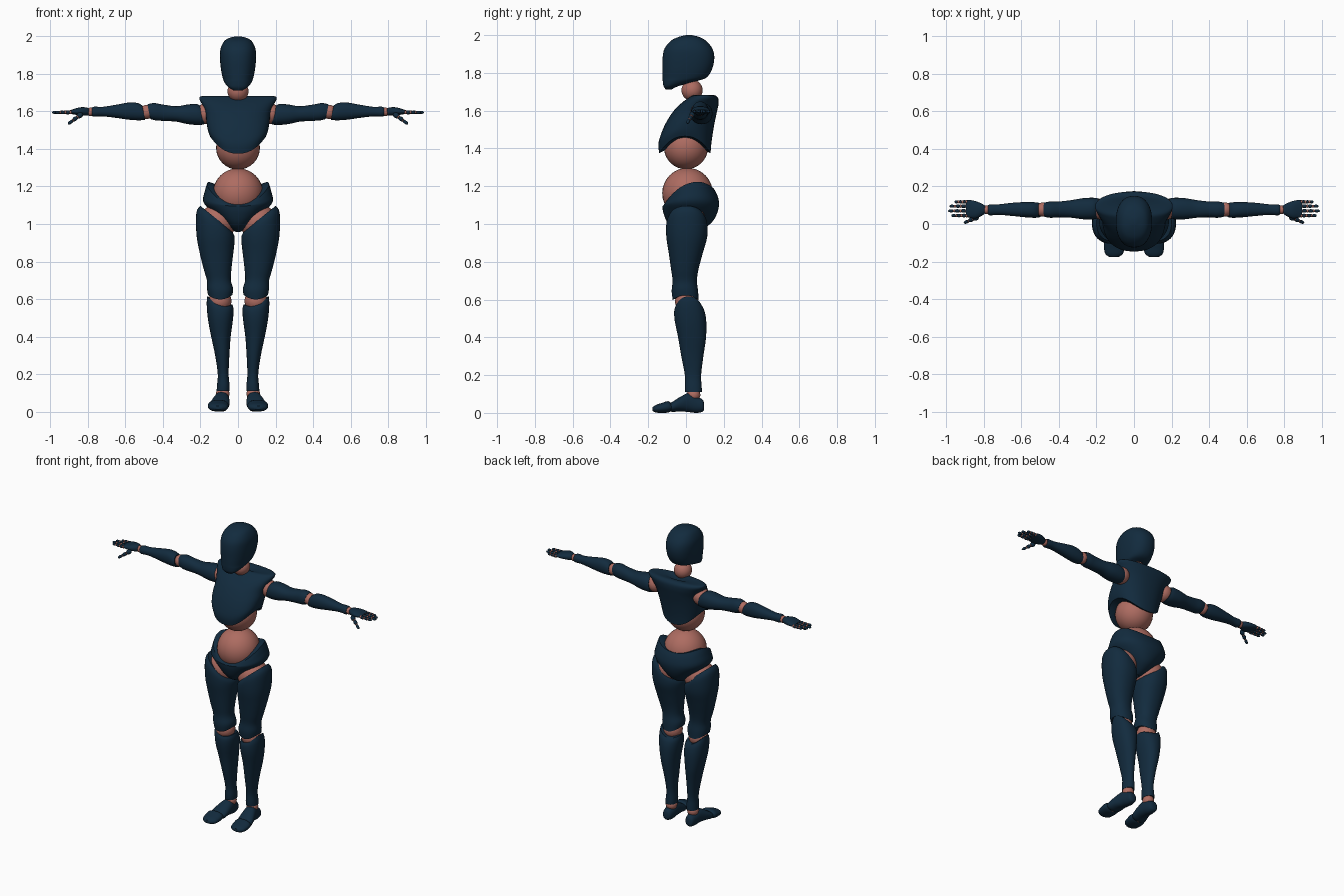
import bpy, bmesh, math
from mathutils import Vector


def material(name, rgb):
    m = bpy.data.materials.new(name)
    m.diffuse_color = (*rgb, 1)
    return m


NAVY = material("navy shell", (0.006, 0.024, 0.048))
PINK = material("pink joint", (0.42, 0.15, 0.12))


def finish(bm, name, mat):
    bmesh.ops.recalc_face_normals(bm, faces=bm.faces)
    me = bpy.data.meshes.new(name)
    bm.to_mesh(me)
    bm.free()
    me.materials.append(mat)
    for p in me.polygons:
        p.use_smooth = True
    me.set_sharp_from_angle(angle=math.radians(50))
    ob = bpy.data.objects.new(name, me)
    bpy.context.collection.objects.link(ob)
    return ob


def ball(name, loc, r, mat=PINK, aim=None, stretch=1.0, seg=32):
    """Sphere, optionally stretched along a direction."""
    bm = bmesh.new()
    bmesh.ops.create_uvsphere(bm, u_segments=seg, v_segments=seg // 2, radius=r)
    ob = finish(bm, name, mat)
    ob.location = loc
    ob.scale = (1, 1, stretch)
    if aim:
        ob.rotation_euler = Vector(aim).to_track_quat('Z', 'Y').to_euler()
    return ob


def spline(rows, steps):
    """Smoothly interpolate between cross-section rows."""
    out = []
    for i in range(len(rows) - 1):
        a, b = rows[max(i - 1, 0)], rows[i]
        c, d = rows[i + 1], rows[min(i + 2, len(rows) - 1)]
        for s in range(steps):
            t = s / steps
            out.append([0.5 * (2 * q + (r - p) * t + (2 * p - 5 * q + 4 * r - w) * t * t
                               + (3 * q - p - 3 * r + w) * t ** 3)
                        for p, q, r, w in zip(a, b, c, d)])
    return out + [list(rows[-1])]


def loft(name, rows, axis='Z', m=1, power=2.2, seg=40, steps=4, dish=0.0):
    """Rows: pos, u0, u1, v0, v1, tilt along u, tilt along v, saddle wave."""
    rows = [tuple(r) + (0,) * (8 - len(r)) for r in rows]

    def place(p, u, v):
        co = {'Z': (u, v, p), 'X': (p, u, v), 'Y': (u, p, v)}[axis]
        return (co[0] * m, co[1], co[2])

    bm = bmesh.new()
    rings = []
    data = spline(rows, steps)
    for p, u0, u1, v0, v1, tu, tv, wave in data:
        ring = []
        for k in range(seg):
            a = 2 * math.pi * k / seg
            c, s = math.cos(a), math.sin(a)
            du = (u1 - u0) / 2 * math.copysign(abs(c) ** (2 / power), c)
            dv = (v1 - v0) / 2 * math.copysign(abs(s) ** (2 / power), s)
            q = p + tu * du + tv * dv + wave * math.cos(2 * a)
            ring.append(bm.verts.new(place(q, (u0 + u1) / 2 + du, (v0 + v1) / 2 + dv)))
        rings.append(ring)
    for r0, r1 in zip(rings, rings[1:]):
        for k in range(seg):
            n = (k + 1) % seg
            bm.faces.new((r0[k], r0[n], r1[n], r1[k]))
    # close both ends, dished inwards where a ball sits
    inward = math.copysign(dish, rows[-1][0] - rows[0][0])
    for ring, row, d in ((rings[0], rows[0], inward), (rings[-1], rows[-1], -inward)):
        tip = bm.verts.new(place(row[0] + d, (row[1] + row[2]) / 2, (row[3] + row[4]) / 2))
        for k in range(seg):
            bm.faces.new((ring[k], ring[(k + 1) % seg], tip))
    return finish(bm, name, NAVY)


# Head and neck
loft("head", [
    (1.713, -.025, .025, -.108, -.075), (1.73, -.052, .052, -.119, -.04),
    (1.755, -.072, .072, -.123, .05), (1.775, -.08, .08, -.124, .108),
    (1.82, -.09, .09, -.125, .138), (1.88, -.096, .096, -.124, .15),
    (1.93, -.094, .094, -.113, .139), (1.97, -.077, .077, -.08, .106),
    (1.99, -.053, .053, -.04, .07), (2.0, -.015, .015, 0, .03)], power=2.3)
ball("neck_ball", (0, .032, 1.708), .056)

# Chest shell with pointed lower edge, and the waist balls
loft("chest", [
    (1.42, -.148, .148, -.142, .13, 0, 0, .045), (1.465, -.16, .16, -.145, .135, 0, 0, .032),
    (1.53, -.168, .168, -.115, .148, 0, 0, .012), (1.59, -.173, .173, -.072, .163),
    (1.635, -.19, .19, -.03, .172), (1.667, -.206, .206, .012, .17),
    (1.682, -.19, .19, .04, .15), (1.678, -.08, .08, .06, .12)], power=2.3, dish=.02)
ball("waist_ball", (0, 0, 1.407), .117)
ball("belly_ball", (0, .008, 1.163), .134)

# Pelvis shell
loft("pelvis", [
    (1.18, -.165, .165, -.118, .145, 0, .34, .035), (1.15, -.177, .177, -.125, .164, 0, .22, .025),
    (1.11, -.185, .185, -.125, .175, 0, .06, .008), (1.06, -.135, .135, -.12, .166),
    (1.01, -.08, .08, -.1, .138), (.975, -.04, .04, -.065, .09),
    (.958, -.012, .012, -.02, .045)], dish=.02)

for m, side in ((1, "left"), (-1, "right")):
    # Leg
    ball(f"{side}_hip_ball", (.108 * m, .008, 1.01), .098)
    loft(f"{side}_thigh", [
        (1.03, .035, .2, -.09, .095, .8), (1.0, .02, .222, -.104, .112, .6),
        (.93, .018, .222, -.104, .112, .2), (.85, .025, .206, -.092, .09, .05),
        (.76, .035, .183, -.079, .066), (.70, .038, .166, -.071, .058),
        (.65, .026, .165, -.076, .064, 0, 0, .005), (.61, .03, .16, -.07, .066, 0, 0, .012)],
        m=m, dish=.02)
    ball(f"{side}_knee_ball", (.096 * m, .003, .59), .061)
    loft(f"{side}_shin", [
        (.58, .03, .163, -.053, .082, .35, 0, .014), (.55, .024, .167, -.062, .097, .2, 0, .008),
        (.49, .027, .16, -.06, .107), (.40, .039, .143, -.042, .106),
        (.30, .046, .122, -.025, .092), (.20, .05, .108, -.006, .08),
        (.14, .045, .112, -.006, .083), (.11, .046, .114, -.004, .084)], m=m, dish=.015)
    ball(f"{side}_ankle_ball", (.081 * m, .04, .095), .036)
    loft(f"{side}_foot", [
        (.096, .075, .098, .02, .045), (.088, .058, .112, .006, .07),
        (.055, .049, .119, 0, .088), (.015, .046, .127, .004, .105),
        (-.03, .045, .142, .008, .085), (-.07, .048, .152, .005, .06),
        (-.088, .06, .145, .01, .05)], axis='Y', m=m)
    ball(f"{side}_toe_joint", (.102 * m, -.082, .03), .024)
    loft(f"{side}_toes", [
        (-.076, .056, .15, .012, .048), (-.095, .05, .16, .002, .062),
        (-.13, .052, .16, 0, .052), (-.16, .06, .152, .002, .042),
        (-.177, .085, .13, .01, .03)], axis='Y', m=m)

    # Arm
    ball(f"{side}_shoulder_ball", (.172 * m, .078, 1.588), .055)
    loft(f"{side}_upper_arm", [
        (.186, .032, .135, 1.533, 1.628, 0, .22), (.215, .025, .14, 1.528, 1.64, 0, .12),
        (.27, .025, .138, 1.533, 1.637), (.33, .033, .128, 1.546, 1.628),
        (.40, .036, .12, 1.55, 1.637), (.445, .033, .12, 1.553, 1.645, 0, .08),
        (.475, .038, .115, 1.56, 1.638, 0, .2)], axis='X', m=m, dish=.012)
    ball(f"{side}_elbow_ball", (.486 * m, .077, 1.598), .038)
    loft(f"{side}_forearm", [
        (.503, .036, .112, 1.556, 1.632, 0, .2), (.53, .033, .116, 1.553, 1.645, 0, .1),
        (.58, .036, .117, 1.556, 1.648), (.65, .043, .113, 1.566, 1.636),
        (.72, .049, .105, 1.574, 1.625), (.765, .046, .104, 1.572, 1.626),
        (.778, .05, .1, 1.576, 1.621)], axis='X', m=m, dish=.01)
    ball(f"{side}_wrist_ball", (.786 * m, .076, 1.598), .023)

    # Hand
    loft(f"{side}_palm", [
        (.793, .058, .096, 1.582, 1.616), (.81, .045, .108, 1.578, 1.622),
        (.845, .03, .122, 1.579, 1.622), (.88, .034, .128, 1.585, 1.612),
        (.897, .04, .124, 1.588, 1.606)], axis='X', m=m, seg=28)
    for i, (y, tip) in enumerate(((.045, .975), (.07, .992), (.095, .985), (.118, .957))):
        step = (tip - .893) / 3
        for j in range(3):
            x = .893 + step * j
            r = .0105 - .001 * j
            ball(f"{side}_finger_{i + 1}_joint_{j + 1}", (x * m, y, 1.596), r * .9, seg=12)
            ball(f"{side}_finger_{i + 1}_bone_{j + 1}", ((x + step / 2) * m, y, 1.595), r,
                 NAVY, (m, 0, 0), step * .5 / r, seg=14)
    # Thumb
    start, end = Vector((.832, .038, 1.588)), Vector((.905, .006, 1.534))
    for j, r in enumerate((.015, .0115, .009)):
        a, b = start.lerp(end, j / 3), start.lerp(end, (j + 1) / 3)
        c, d = (a + b) / 2, b - a
        ball(f"{side}_thumb_bone_{j + 1}", (c.x * m, c.y, c.z), r, NAVY,
             (d.x * m, d.y, d.z), d.length * .58 / r, seg=16)
        if j:
            ball(f"{side}_thumb_joint_{j}", (a.x * m, a.y, a.z), r * .85, seg=12)
